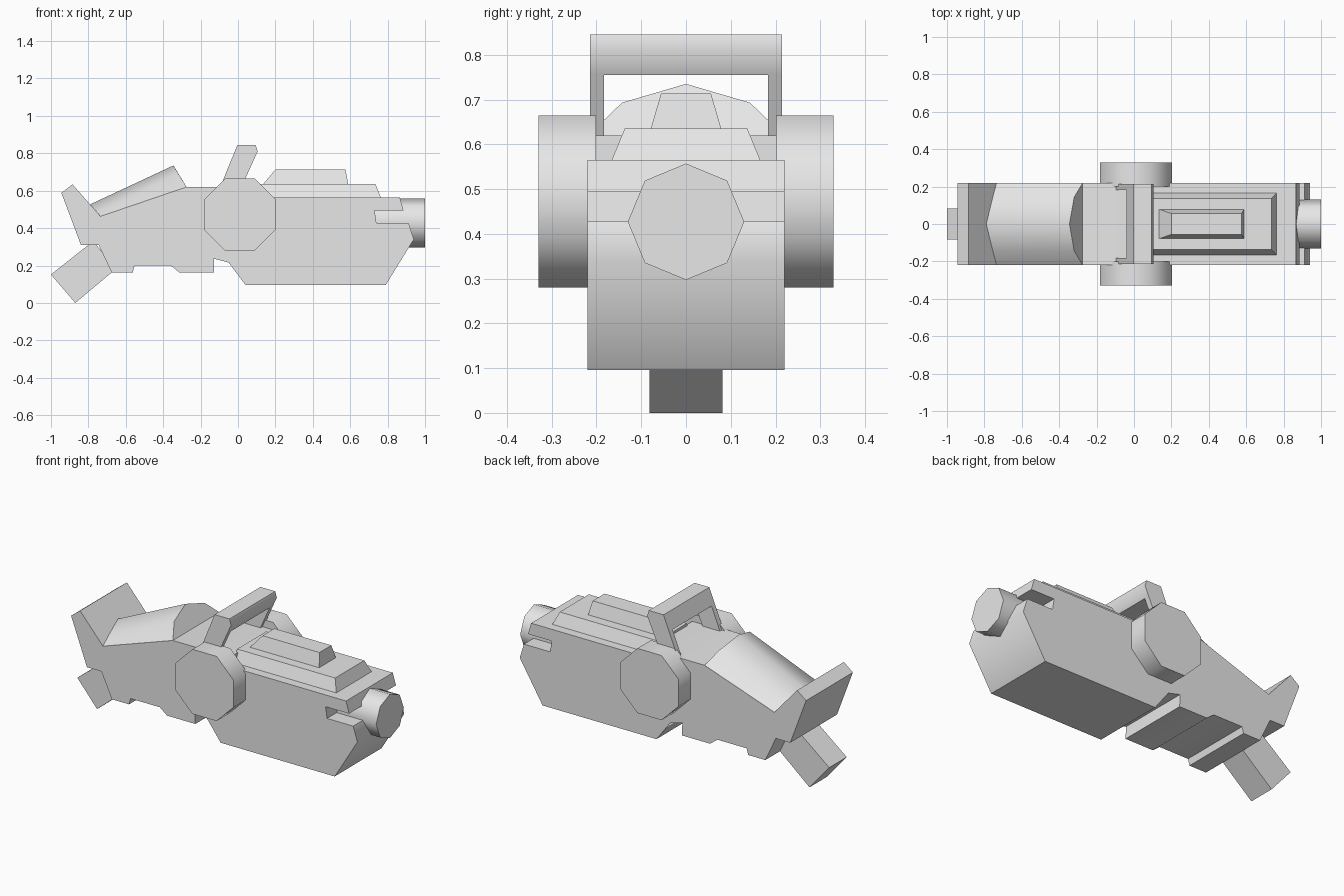
import bpy, bmesh, math
from mathutils import Matrix

cube = bpy.data.objects.get("Cube")
if cube:
    bpy.data.objects.remove(cube, do_unlink=True)

grey = bpy.data.materials.new("light_grey")
grey.use_nodes = True
grey.diffuse_color = (0.8, 0.8, 0.8, 1)
grey.node_tree.nodes["Principled BSDF"].inputs["Base Color"].default_value = (0.8, 0.8, 0.8, 1)


def finish(name, bm, smooth=0):
    """Turn a bmesh into an object, optionally smooth below an angle."""
    bmesh.ops.recalc_face_normals(bm, faces=bm.faces)
    mesh = bpy.data.meshes.new(name)
    bm.to_mesh(mesh)
    bm.free()
    mesh.materials.append(grey)
    ob = bpy.data.objects.new(name, mesh)
    bpy.context.collection.objects.link(ob)
    if smooth:
        bpy.ops.object.select_all(action='DESELECT')
        ob.select_set(True)
        bpy.context.view_layer.objects.active = ob
        bpy.ops.object.shade_smooth_by_angle(angle=math.radians(smooth))
    return ob


def loft(name, ring_a, ring_b, smooth=0):
    """Bridge two matching rings of 3D points and cap both ends."""
    bm = bmesh.new()
    a = [bm.verts.new(p) for p in ring_a]
    b = [bm.verts.new(p) for p in ring_b]
    bm.faces.new(a)
    bm.faces.new(b)
    n = len(a)
    for i in range(n):
        j = (i + 1) % n
        bm.faces.new((a[i], a[j], b[j], b[i]))
    return finish(name, bm, smooth)


def prism(name, profile, y0, y1, smooth=0):
    """Extrude an (x, z) profile along y."""
    return loft(name, [(x, y0, z) for x, z in profile],
                [(x, y1, z) for x, z in profile], smooth)


def deck(name, base, top):
    """Raised plate with sloping sides; each level is x0, x1, half width, z."""
    def ring(x0, x1, w, z):
        return [(x0, -w, z), (x1, -w, z), (x1, w, z), (x0, w, z)]
    return loft(name, ring(*base), ring(*top))


def octagon(name, centre, radius, depth, axis, turn):
    bm = bmesh.new()
    bmesh.ops.create_cone(bm, cap_ends=True, segments=8, radius1=radius,
                          radius2=radius, depth=depth)
    m = (Matrix.Translation(centre) @ Matrix.Rotation(math.pi / 2, 4, axis)
         @ Matrix.Rotation(math.radians(turn), 4, 'Z'))
    bmesh.ops.transform(bm, matrix=m, verts=bm.verts)
    return finish(name, bm, 50)


# Main hull: side outline with tail fin, nose slot and stepped underside
W = 0.22
prism("hull", [
    (-0.944, 0.588), (-0.885, 0.634), (-0.735, 0.463), (-0.275, 0.62),
    (0.10, 0.62), (0.10, 0.565), (0.865, 0.565), (0.885, 0.495),
    (0.73, 0.495), (0.74, 0.428), (0.912, 0.428), (0.94, 0.34),
    (0.79, 0.096), (0.04, 0.096), (-0.05, 0.216), (-0.13, 0.237),
    (-0.127, 0.163), (-0.313, 0.163), (-0.36, 0.2), (-0.553, 0.2),
    (-0.563, 0.163), (-0.676, 0.163), (-0.745, 0.31), (-0.84, 0.31),
], -W, W, 50)

# Faceted canopy between the tail fin and the middle
loft("canopy",
     [(-0.735, -0.219, 0.463), (-0.755, -0.143, 0.487), (-0.79, 0, 0.527),
      (-0.755, 0.143, 0.487), (-0.735, 0.219, 0.463)],
     [(-0.275, -0.219, 0.62), (-0.32, -0.143, 0.693), (-0.345, 0, 0.735),
      (-0.32, 0.143, 0.693), (-0.275, 0.219, 0.62)], 50)

# Two raised decks on the long nose
deck("lower_deck", (0.09, 0.765, 0.168, 0.56), (0.09, 0.735, 0.137, 0.635))
deck("upper_deck", (0.13, 0.59, 0.08, 0.63), (0.20, 0.575, 0.056, 0.713))

# Nose barrel
octagon("barrel", (0.86, 0, 0.427), 0.13, 0.28, 'Y', 0)

# Slanted exhaust under the tail
prism("exhaust", [(-1.0, 0.152), (-0.87, 0.0), (-0.65, 0.184), (-0.775, 0.33)],
      -0.082, 0.082)

# Side drums and handle posts
for side, s in (("left", 1), ("right", -1)):
    octagon(side + "_drum", (0.01, s * 0.265, 0.472), 0.208, 0.128, 'X', 22.5)
    prism(side + "_handle_post",
          [(-0.099, 0.61), (0.015, 0.61), (0.08, 0.755), (-0.04, 0.755)],
          s * 0.183, s * 0.215)
# Crossbar of the handle
prism("handle_bar", [(-0.04, 0.755), (0.08, 0.755), (0.105, 0.81),
                     (0.094, 0.845), (-0.003, 0.845)], -0.215, 0.215, 50)

# Side drums are named for +y and -y seen along the nose
